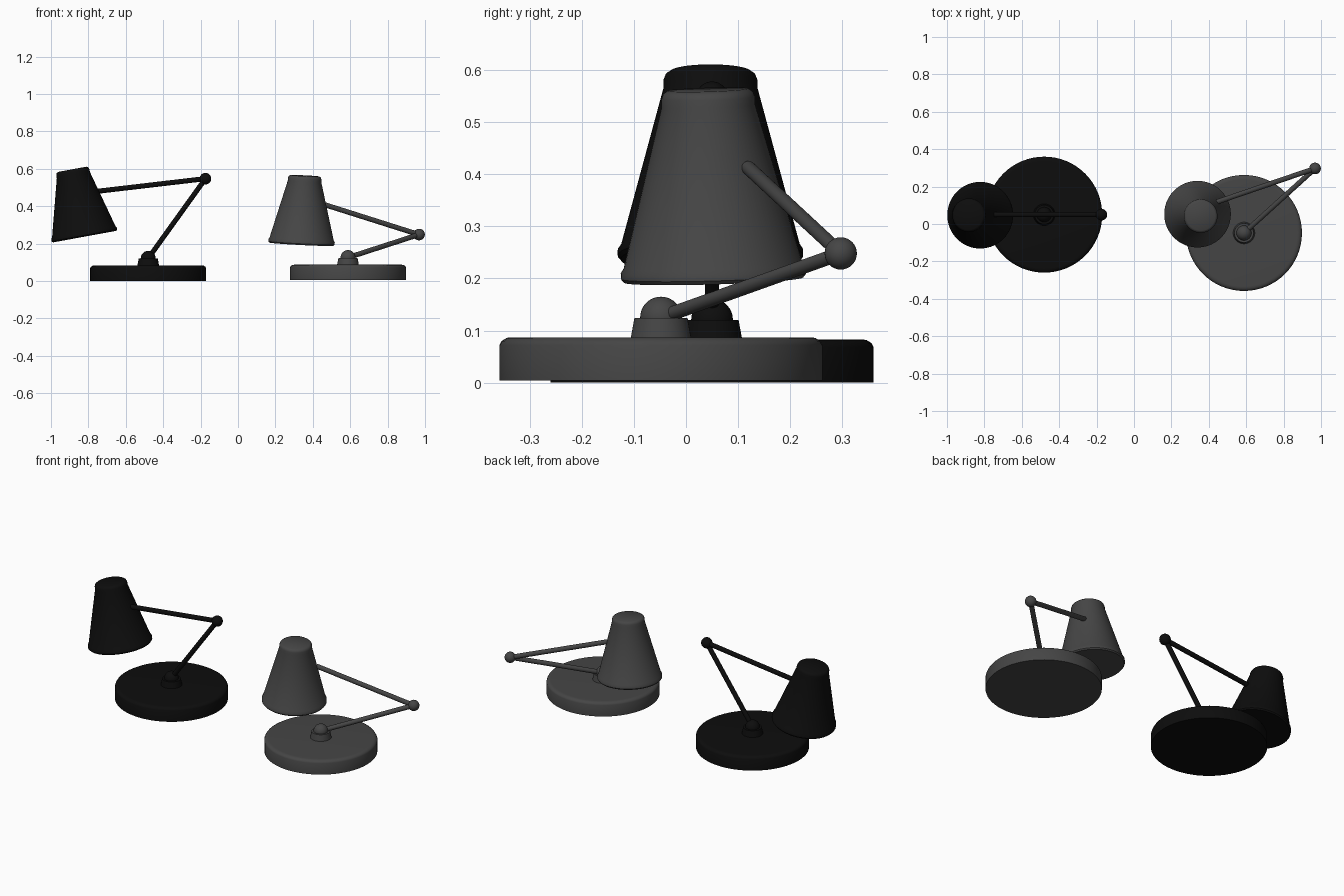
import bpy, bmesh, math
from mathutils import Vector

if "Cube" in bpy.data.objects:
    bpy.data.objects.remove(bpy.data.objects["Cube"])

SEG = 64


def material(name, value):
    m = bpy.data.materials.new(name)
    m.diffuse_color = (value, value, value, 1)
    m.use_nodes = True
    m.node_tree.nodes["Principled BSDF"].inputs["Base Color"].default_value = m.diffuse_color
    return m


def finish(name, bm, mat, loc, axis):
    """Turn a bmesh built along local z into a smooth object aimed along axis."""
    bmesh.ops.remove_doubles(bm, verts=bm.verts, dist=1e-5)
    bmesh.ops.recalc_face_normals(bm, faces=bm.faces)
    me = bpy.data.meshes.new(name)
    bm.to_mesh(me)
    bm.free()
    me.materials.append(mat)
    ob = bpy.data.objects.new(name, me)
    bpy.context.collection.objects.link(ob)
    ob.location = loc
    ob.rotation_euler = Vector(axis).to_track_quat('Z', 'Y').to_euler()
    bpy.ops.object.select_all(action='DESELECT')
    ob.select_set(True)
    bpy.context.view_layer.objects.active = ob
    bpy.ops.object.shade_smooth_by_angle(angle=math.radians(40))
    return ob


def lathe(name, profile, mat, loc, axis=(0, 0, 1)):
    """Spin a (radius, height) profile around the local z axis."""
    bm = bmesh.new()
    vs = [bm.verts.new((r, 0, z)) for r, z in profile]
    es = [bm.edges.new(p) for p in zip(vs, vs[1:])]
    bmesh.ops.spin(bm, geom=vs + es, cent=(0, 0, 0), axis=(0, 0, 1),
                   angle=math.tau, steps=SEG, use_duplicate=False)
    return finish(name, bm, mat, loc, axis)


def ball(name, radius, mat, loc):
    bm = bmesh.new()
    bmesh.ops.create_uvsphere(bm, u_segments=32, v_segments=16, radius=radius)
    return finish(name, bm, mat, loc, (0, 0, 1))


def rod(name, a, b, mat, r=0.0135):
    """Round-ended rod from a to b."""
    a, b = Vector(a), Vector(b)
    n = (b - a).length
    arc = [(r * math.sin(t), r * math.cos(t))
           for t in (i * math.pi / 12 for i in range(7))]
    prof = [(x, -z) for x, z in arc] + [(x, n + z) for x, z in reversed(arc)]
    return lathe(name, prof, mat, a, b - a)


BASE = [(0, 0), (0.31, 0), (0.31, 0.068), (0.306, 0.076), (0.296, 0.082),
        (0.285, 0.083), (0, 0.083)]
COLLAR = [(0, 0), (0.058, 0), (0.051, 0.038), (0, 0.038)]
SHADE = [(0, 0), (0.172, 0), (0.178, 0.007), (0.178, 0.018), (0.172, 0.027),
         (0.09, 0.335), (0.09, 0.35), (0.086, 0.36), (0.077, 0.366), (0, 0.366)]


def lamp(prefix, mat, foot, elbow, arm_end, shade_at, shade_axis):
    x, y, z = foot
    lathe(prefix + "_base", BASE, mat, foot)
    lathe(prefix + "_collar", COLLAR, mat, (x, y, z + 0.082))
    pivot = (x, y, z + 0.121)
    ball(prefix + "_pivot_ball", 0.04, mat, pivot)
    rod(prefix + "_lower_arm", pivot, elbow, mat)
    ball(prefix + "_elbow_ball", 0.031, mat, elbow)
    rod(prefix + "_upper_arm", elbow, arm_end, mat)
    lathe(prefix + "_shade", SHADE, mat, shade_at, shade_axis)


# Tall black lamp
lamp("black_lamp", material("black", 0.004), (-0.48, 0.05, 0),
     (-0.174, 0.05, 0.547), (-0.755, 0.05, 0.479),
     (-0.82, 0.047, 0.237), (-0.18, 0, 0.984))

# Low grey lamp
lamp("grey_lamp", material("dark grey", 0.06), (0.588, -0.048, 0.004),
     (0.968, 0.297, 0.248), (0.45, 0.12, 0.412),
     (0.339, 0.053, 0.197), (0.05, -0.03, 1))
